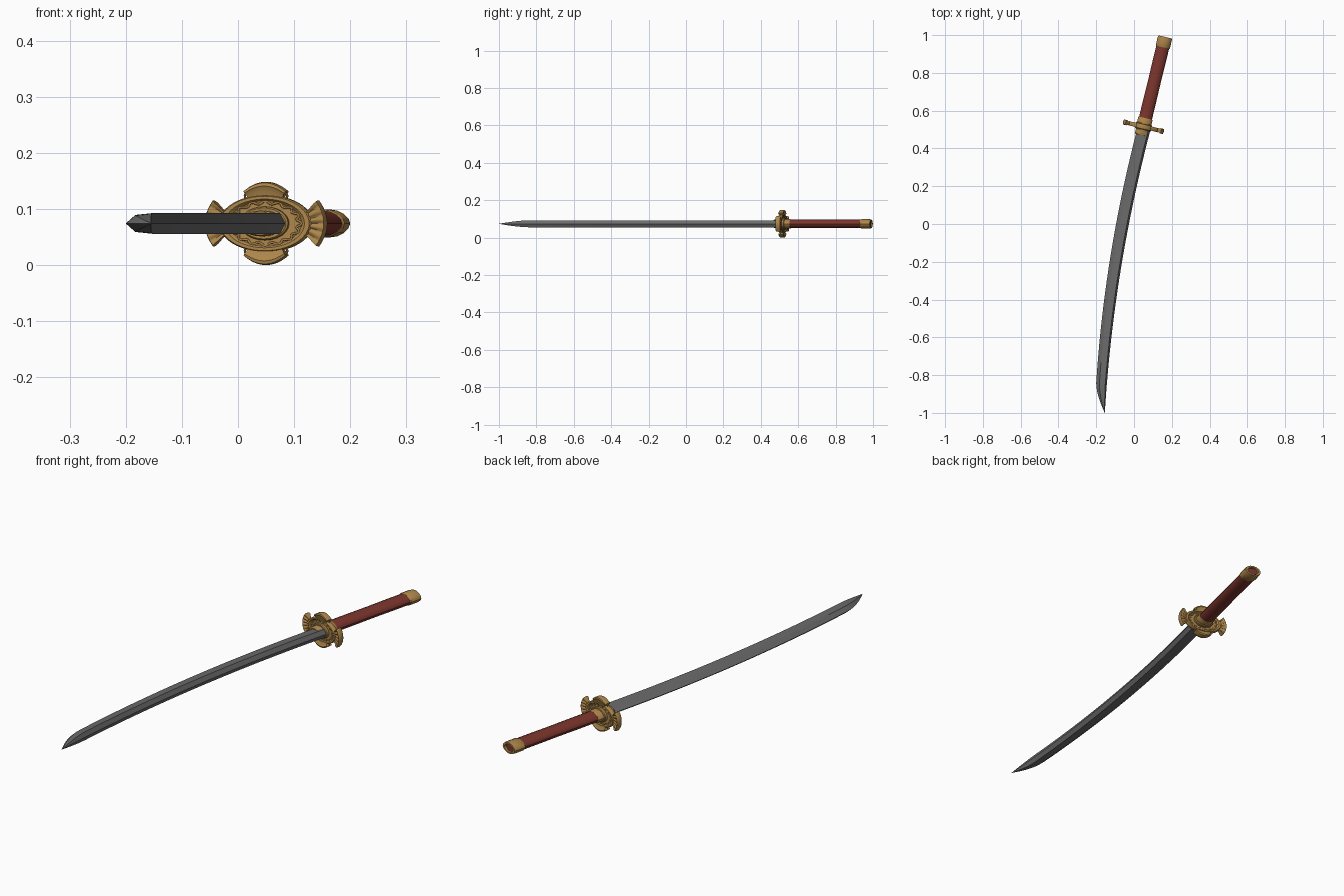
import bpy, bmesh, math
from mathutils import Matrix, Vector

if "Cube" in bpy.data.objects:
    bpy.data.objects.remove(bpy.data.objects["Cube"])


def material(name, rgb):
    m = bpy.data.materials.new(name)
    m.diffuse_color = (*rgb, 1)
    m.use_nodes = True
    m.node_tree.nodes["Principled BSDF"].inputs["Base Color"].default_value = m.diffuse_color
    return m


STEEL = material("dark steel", (0.145, 0.145, 0.145))
GOLD = material("aged gold", (0.42, 0.24, 0.07))
RED = material("dark red", (0.20, 0.036, 0.026))

# Hilt frame: local x across the hilt, local z along it towards the pommel
ZC = 0.074
ang = math.radians(13.6)
u = Vector((math.sin(ang), math.cos(ang), 0))
v = Vector((math.cos(ang), -math.sin(ang), 0))
HILT = Matrix.Translation((0.05, 0.515, ZC)) @ Matrix((v, (0, 0, -1), u)).transposed().to_4x4()


def finish(ob, mat, angle=30):
    ob.data.materials.append(mat)
    bpy.ops.object.select_all(action='DESELECT')
    ob.select_set(True)
    bpy.context.view_layer.objects.active = ob
    bpy.ops.object.shade_smooth_by_angle(angle=math.radians(angle))


def loft(name, rings, mat, matrix=Matrix(), angle=30):
    """Skin a list of equal-sized rings and cap both ends."""
    bm = bmesh.new()
    vr = [[bm.verts.new(matrix @ Vector(p)) for p in r] for r in rings]
    n = len(vr[0])
    for a, b in zip(vr, vr[1:]):
        for i in range(n):
            j = (i + 1) % n
            bm.faces.new((a[i], a[j], b[j], b[i]))
    bm.faces.new(vr[0])
    bm.faces.new(vr[-1])
    bmesh.ops.remove_doubles(bm, verts=bm.verts, dist=1e-6)
    bmesh.ops.recalc_face_normals(bm, faces=bm.faces)
    me = bpy.data.meshes.new(name)
    bm.to_mesh(me)
    bm.free()
    ob = bpy.data.objects.new(name, me)
    bpy.context.collection.objects.link(ob)
    finish(ob, mat, angle)
    return ob


def oval(a, b, z, n=24, power=1.0):
    pts = []
    for i in range(n):
        t = 2 * math.pi * i / n
        s = math.sin(t)
        pts.append((a * math.cos(t), b * math.copysign(abs(s) ** power, s), z))
    return pts


def turned(name, profile, a, b, mat, n=24):
    """Oval part from (scale, position along the hilt) pairs."""
    return loft(name, [oval(a * s, b * s, z, n) for s, z in profile], mat, HILT)


# Blade: curved, sharp on the outer edge, ridged along the spine
def blade_ring(y):
    edge = -0.095 + 0.186 * y + 0.0725 * y * y
    spine = -0.027 + 0.195 * y + 0.0675 * y * y
    k = max(0.0, (-0.84 - y) / 0.16)
    f = max(0.01, 1 - k ** 1.6)
    w = (spine - edge) * f
    h = 0.0185 * f
    section = ((0, 0), (0.3, 0.82), (0.85, 1), (1, 0), (0.85, -1), (0.3, -0.82))
    return [(spine - w * (1 - p), y, ZC + h * q) for p, q in section]


stations = [0.50 - 1.34 * i / 20 for i in range(21)]
stations += [-0.84 - 0.16 * i / 8 for i in range(1, 9)]
loft("blade", [blade_ring(y) for y in stations], STEEL, angle=15)

# Collar that holds the blade below the guard
turned("blade_collar", [(0.9, -0.046), (1, -0.042), (1, 0.0)], 0.036, 0.023, GOLD)

# Guard disc with raised rim
turned("guard_disc", [(0.78, -0.006), (0.86, -0.011), (0.96, -0.011), (1, -0.006),
                      (1, 0.006), (0.96, 0.011), (0.86, 0.011), (0.78, 0.006)],
       0.085, 0.0505, GOLD, 48)
turned("guard_washer", [(0.92, -0.018), (1, -0.015), (1, 0.015), (0.92, 0.018)],
       0.044, 0.030, GOLD)


# Fan-shaped lobes around the guard
def fan(name, turn, ri, wi, rc, rm, wo, h, ribs):
    cols = 33
    rings = []
    for c in range(cols):
        t = -1 + 2 * c / (cols - 1)
        hh = h * (1 - 0.3 * abs(math.sin(ribs * math.pi * (t + 1) / 2)) ** 4) if ribs else h
        ro = rc + (rm - rc) * (1 - t * t)
        half = []
        for k, q in ((0, 0.5), (0.55, 0.65), (0.8, hh / h), (0.95, 0.9), (1, 0.4)):
            if k == 0.55:
                q *= (hh / h) ** 2
            half.append((ri + (ro - ri) * k, (wi + (wo - wi) * k) * t, h * q))
        rings.append(half + [(x, y, -z) for x, y, z in reversed(half)])
    loft(name, rings, GOLD, HILT @ Matrix.Rotation(turn, 4, 'Z'), 40)


for i, side in enumerate(("right", "left")):
    fan("guard_fan_" + side, i * math.pi, 0.066, 0.012, 0.096, 0.111, 0.041, 0.014, 5)
for i, side in enumerate(("lower", "upper")):
    fan("guard_lobe_" + side, math.pi / 2 + i * math.pi, 0.037, 0.026, 0.058, 0.074, 0.039, 0.014, 0)


# Raised wavy ornament on both guard faces
def wave_ring(name, z):
    cu = bpy.data.curves.new(name, 'CURVE')
    cu.dimensions = '3D'
    cu.bevel_depth = 0.0022
    cu.bevel_resolution = 1
    sp = cu.splines.new('POLY')
    n = 120
    sp.points.add(n - 1)
    for i in range(n):
        t = 2 * math.pi * i / n
        r = 0.74 + 0.05 * math.cos(16 * t)
        sp.points[i].co = (0.085 * r * math.cos(t), 0.0505 * r * math.sin(t), z, 1)
    sp.use_cyclic_u = True
    cu.materials.append(GOLD)
    ob = bpy.data.objects.new(name, cu)
    bpy.context.collection.objects.link(ob)
    ob.matrix_world = HILT


wave_ring("guard_wave_front", -0.006)
wave_ring("guard_wave_back", 0.006)

# Small eyelets between disc and lobes
for sx in (-1, 1):
    for sz in (-1, 1):
        bpy.ops.mesh.primitive_torus_add(major_radius=0.005, minor_radius=0.002,
                                         major_segments=16, minor_segments=8)
        ob = bpy.context.object
        ob.name = "guard_eyelet"
        ob.matrix_world = HILT @ Matrix.Translation((sx * 0.034, sz * 0.049, 0))
        finish(ob, GOLD)


# Grip with slightly pointed oval section, and its metal fittings
def grip_part(name, profile, mat):
    loft(name, [oval(0.036 * s, 0.0235 * s, z, 16, 1.15) for s, z in profile], mat, HILT)


grip_part("grip", [(0.97, 0.0), (0.97, 0.15), (0.95, 0.25), (0.97, 0.35), (0.97, 0.475)], RED)
grip_part("grip_ferrule", [(1.08, 0.0), (1.08, 0.042), (1.0, 0.047)], GOLD)
grip_part("pommel", [(0.98, 0.432), (1.07, 0.436), (1.07, 0.478), (1.0, 0.489),
                     (0.72, 0.489), (0.66, 0.480)], GOLD)
grip_part("pommel_inlay", [(0.62, 0.478), (0.62, 0.483)], RED)
